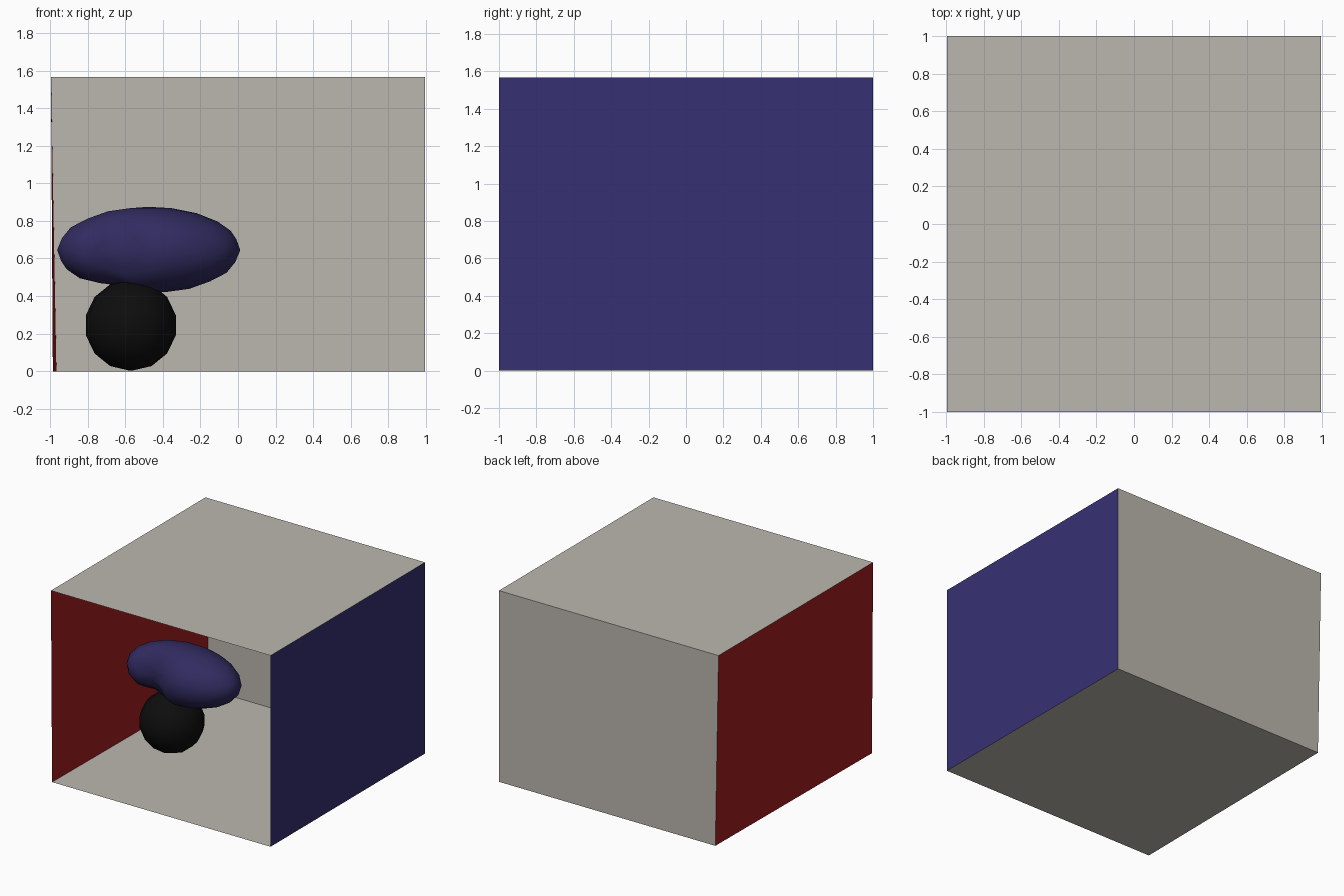
import bpy, math
from mathutils import Vector

if "Cube" in bpy.data.objects:
    bpy.data.objects.remove(bpy.data.objects["Cube"])


def material(name, rgb):
    m = bpy.data.materials.new(name)
    m.diffuse_color = (*rgb, 1)
    m.use_nodes = True
    m.node_tree.nodes["Principled BSDF"].inputs["Base Color"].default_value = m.diffuse_color
    return m


GREY = material("warm_grey", (0.50, 0.475, 0.427))
RED = material("red", (0.36, 0.0125, 0.0125))
BLUE = material("blue", (0.037, 0.030, 0.167))
DARK_BLUE = material("dark_blue", (0.030, 0.024, 0.115))
BLACK = material("black", (0.004, 0.004, 0.004))


def panel(name, corners, mat):
    me = bpy.data.meshes.new(name)
    me.from_pydata(corners, [], [tuple(range(len(corners)))])
    me.materials.append(mat)
    ob = bpy.data.objects.new(name, me)
    bpy.context.collection.objects.link(ob)
    return ob


# Room: open at the front, left wall leans outward slightly
R, H = 0.995, 1.566
FL, BL, TL = -0.985, -0.966, -0.995
panel("floor", [(FL, -1, 0), (R, -1, 0), (R, 1, 0), (BL, 1, 0)], GREY)
panel("ceiling", [(TL, -1, H), (TL, 1, H), (R, 1, H), (R, -1, H)], GREY)
panel("back_wall", [(BL, 1, 0), (R, 1, 0), (R, 1, H), (TL, 1, H)], GREY)
panel("left_wall", [(FL, -1, 0), (BL, 1, 0), (TL, 1, H), (TL, -1, H)], RED)
panel("right_wall", [(R, 1, 0), (R, -1, 0), (R, -1, H), (R, 1, H)], BLUE)


def smooth(ob, mat):
    ob.data.materials.append(mat)
    ob.data.polygons.foreach_set("use_smooth", [True] * len(ob.data.polygons))


# Black ball on the floor
bpy.ops.mesh.primitive_uv_sphere_add(segments=14, ring_count=9, radius=0.245,
                                     location=(-0.57, -0.04, 0.245),
                                     rotation=(math.radians(90), 0, 0.15))
ball = bpy.context.object
ball.name = "ball"
smooth(ball, BLACK)

# Blue blob resting on the ball, with a valley on its front and underside
bpy.ops.mesh.primitive_ico_sphere_add(subdivisions=3, radius=1,
                                      location=(-0.475, -0.02, 0.645))
blob = bpy.context.object
blob.name = "blob"
for v in blob.data.vertices:
    x, y, z = v.co
    valley = math.exp(-((x + 0.36) / 0.22) ** 2)
    front = max(0.0, -y)
    under = max(0.0, -z)
    v.co = Vector((0.487 * x,
                   0.27 * y + 0.14 * valley * front,
                   0.23 * z + 0.04 * valley * under))
smooth(blob, DARK_BLUE)
